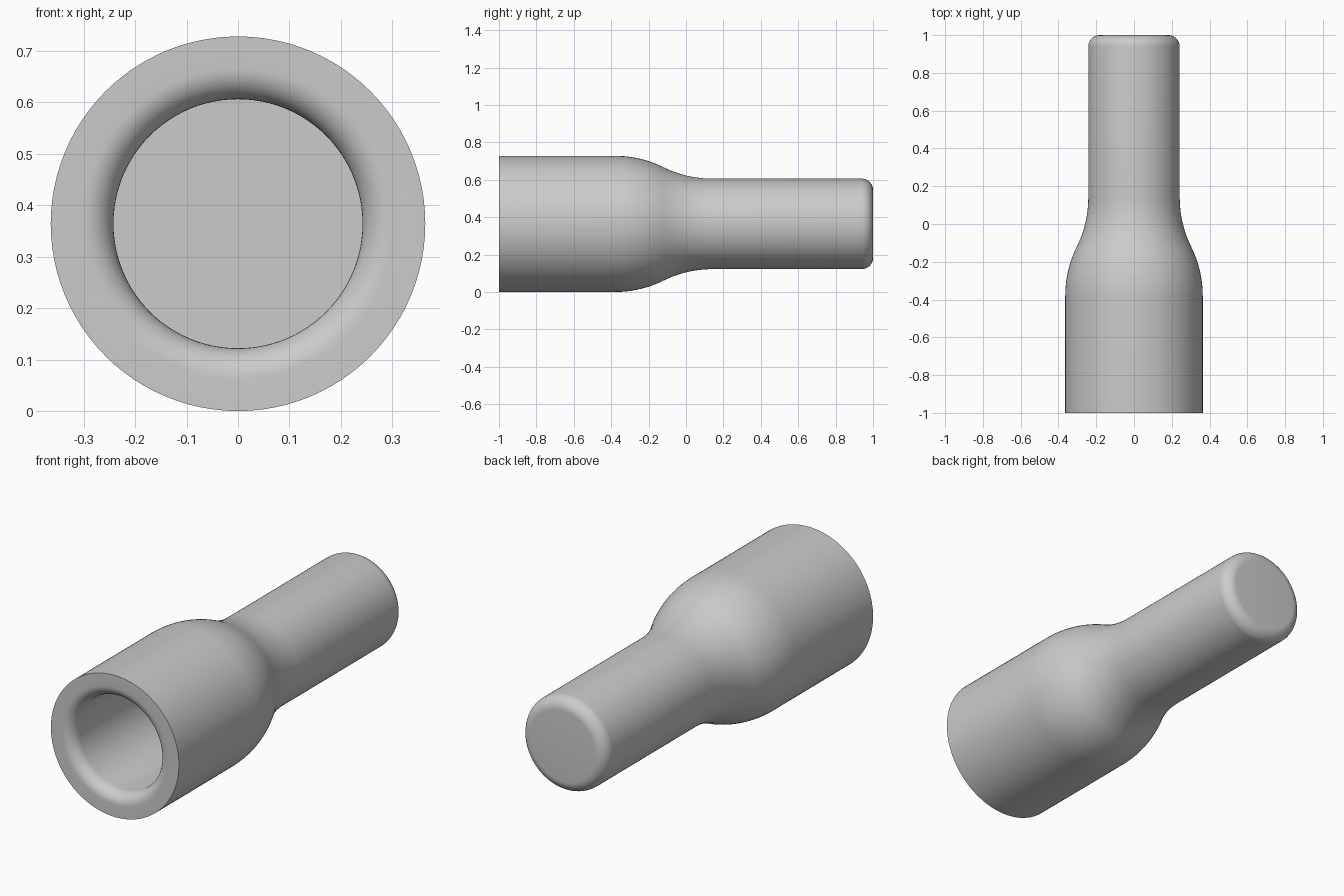
import bpy, bmesh, math
from mathutils import Matrix, Vector

cube = bpy.data.objects.get("Cube")
if cube:
    bpy.data.objects.remove(cube)

R_SOCKET, R_SPIGOT, FILLET = 0.364, 0.242, 0.06
SEGMENTS = 96


def arc(cr, cy, radius, start, end, steps):
    """Points (radius, y) along a circular arc, angles in degrees."""
    angles = [math.radians(start + (end - start) * i / steps) for i in range(steps + 1)]
    return [(cr + radius * math.cos(a), cy + radius * math.sin(a)) for a in angles]


# Shoulder: two equal tangent arcs joining socket and spigot
y0, y1 = -0.38, 0.14
half_l, half_h = (y1 - y0) / 2, (R_SOCKET - R_SPIGOT) / 2
bend = (half_l ** 2 + half_h ** 2) / (2 * half_h)
sweep = math.degrees(math.asin(half_l / bend))

# Half section, from the bore floor out through the mouth to the closed end
profile = [(0, -0.35), (R_SPIGOT, -0.35)]
profile += arc(R_SPIGOT + FILLET, -1 + FILLET, FILLET, 180, 270, 10)
profile += [(R_SOCKET, -1)]
profile += arc(R_SOCKET - bend, y0, bend, 0, sweep, 12)
profile += arc(R_SPIGOT + bend, y1, bend, 180 + sweep, 180, 12)[1:]
profile += arc(R_SPIGOT - FILLET, 1 - FILLET, FILLET, 0, 90, 10)
profile += [(0, 1)]

# Turn the section around the long axis
bm = bmesh.new()
verts = [bm.verts.new((r, y, 0)) for r, y in profile]
edges = [bm.edges.new(pair) for pair in zip(verts, verts[1:])]
bmesh.ops.spin(bm, geom=verts + edges, cent=Vector(), axis=(0, 1, 0),
               angle=math.tau, steps=SEGMENTS, use_merge=True)
bmesh.ops.remove_doubles(bm, verts=bm.verts, dist=1e-5)
bmesh.ops.recalc_face_normals(bm, faces=bm.faces)
bmesh.ops.transform(bm, matrix=Matrix.Translation((0, 0, R_SOCKET)), verts=bm.verts)
mesh = bpy.data.meshes.new("pipe_adapter")
bm.to_mesh(mesh)
bm.free()
adapter = bpy.data.objects.new("pipe_adapter", mesh)
bpy.context.collection.objects.link(adapter)

# Plain grey
grey = bpy.data.materials.new("plain_grey")
grey.use_nodes = True
colour = (0.6, 0.6, 0.6, 1)
grey.diffuse_color = colour
grey.node_tree.nodes["Principled BSDF"].inputs["Base Color"].default_value = colour
mesh.materials.append(grey)

# Smooth walls, sharp rims
bpy.ops.object.select_all(action='DESELECT')
adapter.select_set(True)
bpy.context.view_layer.objects.active = adapter
bpy.ops.object.shade_smooth_by_angle(angle=math.radians(30))
